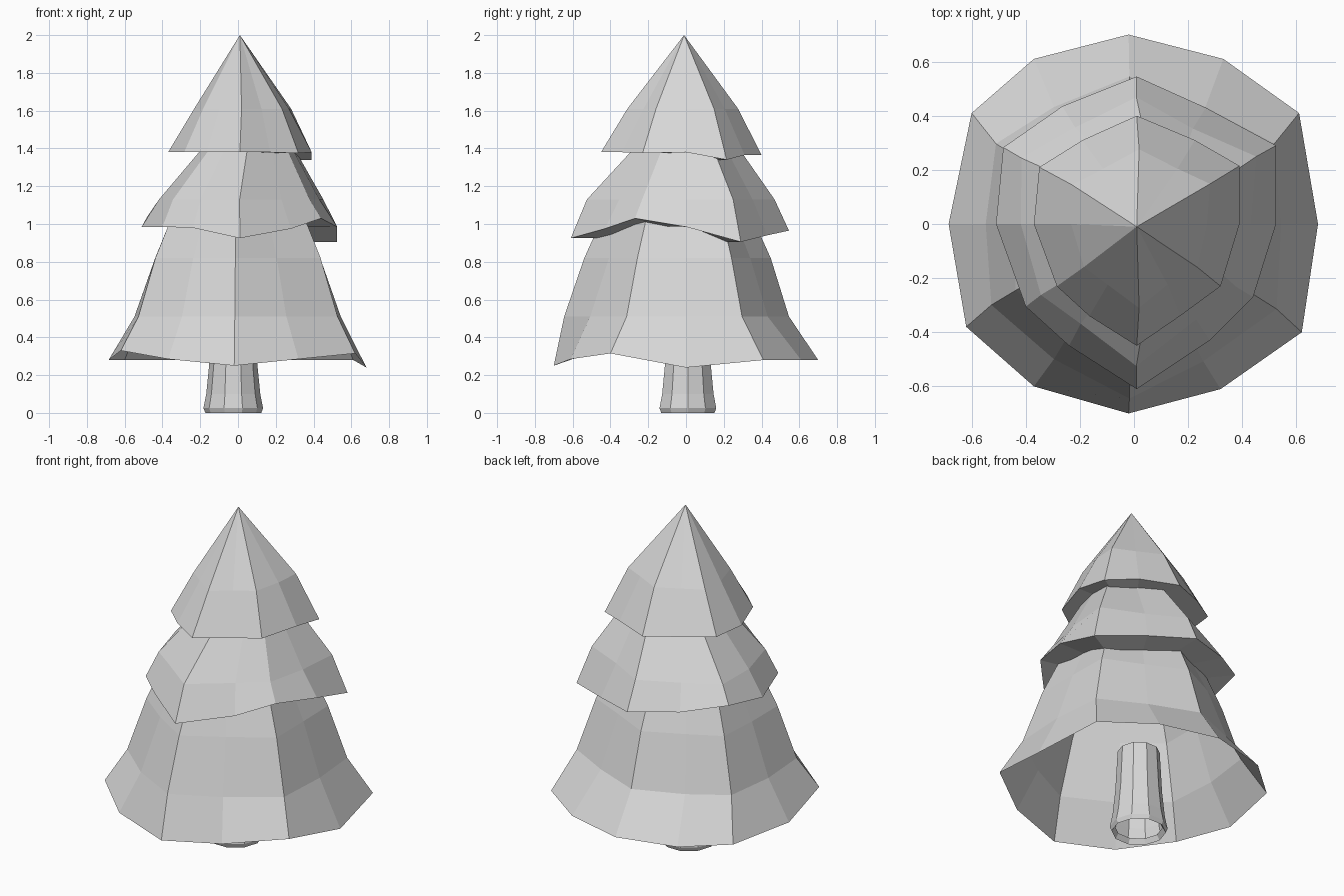
import bpy
import bmesh
from math import cos, sin, pi

cube = bpy.data.objects.get("Cube")
if cube:
    bpy.data.objects.remove(cube)

grey = bpy.data.materials.new("plain_grey")
grey.use_nodes = True
colour = (0.68, 0.68, 0.68, 1)
grey.diffuse_color = colour
grey.node_tree.nodes["Principled BSDF"].inputs["Base Color"].default_value = colour


def loft(name, rings, tip=None):
    """Join closed rings of points with quads, with an optional tip."""
    bm = bmesh.new()
    loops = [[bm.verts.new(p) for p in ring] for ring in rings]
    count = len(loops[0])
    for low, high in zip(loops, loops[1:]):
        for i in range(count):
            j = (i + 1) % count
            bm.faces.new((low[i], low[j], high[j], high[i]))
    if tip:
        top = bm.verts.new(tip)
        for i in range(count):
            bm.faces.new((loops[-1][i], loops[-1][(i + 1) % count], top))
    else:
        bm.faces.new(loops[-1])
    mesh = bpy.data.meshes.new(name)
    bm.to_mesh(mesh)
    bm.free()
    mesh.materials.append(grey)
    obj = bpy.data.objects.new(name, mesh)
    bpy.context.collection.objects.link(obj)
    return obj


def shrink(rim, z, valley, ridge, dx=0, dy=0, pinch=0):
    """Smaller ring above a rim: odd points are ridges, even ones valleys."""
    ring = []
    for i, (x, y, _) in enumerate(rim):
        f = ridge if i % 2 else valley
        a = i * pi / 6
        narrow = 1 - pinch * cos(a) ** 2
        ring.append((x * f + dx, y * f * narrow + dy * sin(a) ** 2, z))
    return ring


def underside(rim, f, level):
    """Inner edge of the underside, flat except where the rim lifts."""
    return [(x * f, y * f, min(z, level)) for x, y, z in rim]


# Lower skirt, hollow underneath; rims start at the left and run to the back
rim = [(.68, 0, .24), (.61, .41, .28), (.33, .61, .28), (-.02, .7, .28),
       (-.37, .61, .28), (-.6, .41, .28), (-.685, 0, .28), (-.62, -.38, .33),
       (-.37, -.6, .285), (-.02, -.7, .25), (.32, -.61, .285), (.62, -.4, .315)]
loft("lower_branches", [
    rim,
    shrink(rim, .51, .8, .85, dy=-.05, pinch=.15),
    shrink(rim, .82, .64, .705, dy=-.045, pinch=.17),
    shrink(rim, 1.06, .48, .55, dy=-.045, pinch=.17)])

# Middle tier with a nearly flat underside
rim = [(.525, 0, .985), (.525, .29, .905), (.265, .43, .94), (.01, .545, .965),
       (-.265, .435, .995), (-.483, .283, 1.035), (-.51, 0, .985), (-.4, -.305, .985),
       (-.24, -.45, .98), (.01, -.61, .925), (.28, -.43, .975), (.44, -.27, 1.03)]
loft("middle_branches", [
    underside(rim, .6, .99),
    rim,
    shrink(rim, 1.13, .82, .86),
    shrink(rim, 1.43, .42, .44, dx=.05, dy=.02)])

# Top tier, closing in a point
rim = [(.39, 0, 1.38), (.39, .215, 1.34), (.225, .31, 1.365), (.01, .4, 1.365),
       (-.19, .31, 1.38), (-.35, .21, 1.385), (-.37, 0, 1.38), (-.285, -.23, 1.38),
       (-.165, -.34, 1.38), (.01, -.45, 1.38), (.17, -.34, 1.38), (.32, -.23, 1.375)]
loft("top_branches", [
    underside(rim, .5, 1.38),
    rim,
    shrink(rim, 1.61, .66, .69, dx=.012)], tip=(.01, -.01, 2))

# Trunk with a flared, open foot
trunk = []
for r, z in ((.13, .03), (.148, 0), (.158, .025), (.143, .1), (.128, .25), (.115, .5)):
    trunk.append([(r * cos(i * pi / 5) - .025, r * sin(i * pi / 5) + .01, z)
                  for i in range(10)])
loft("trunk", trunk)
